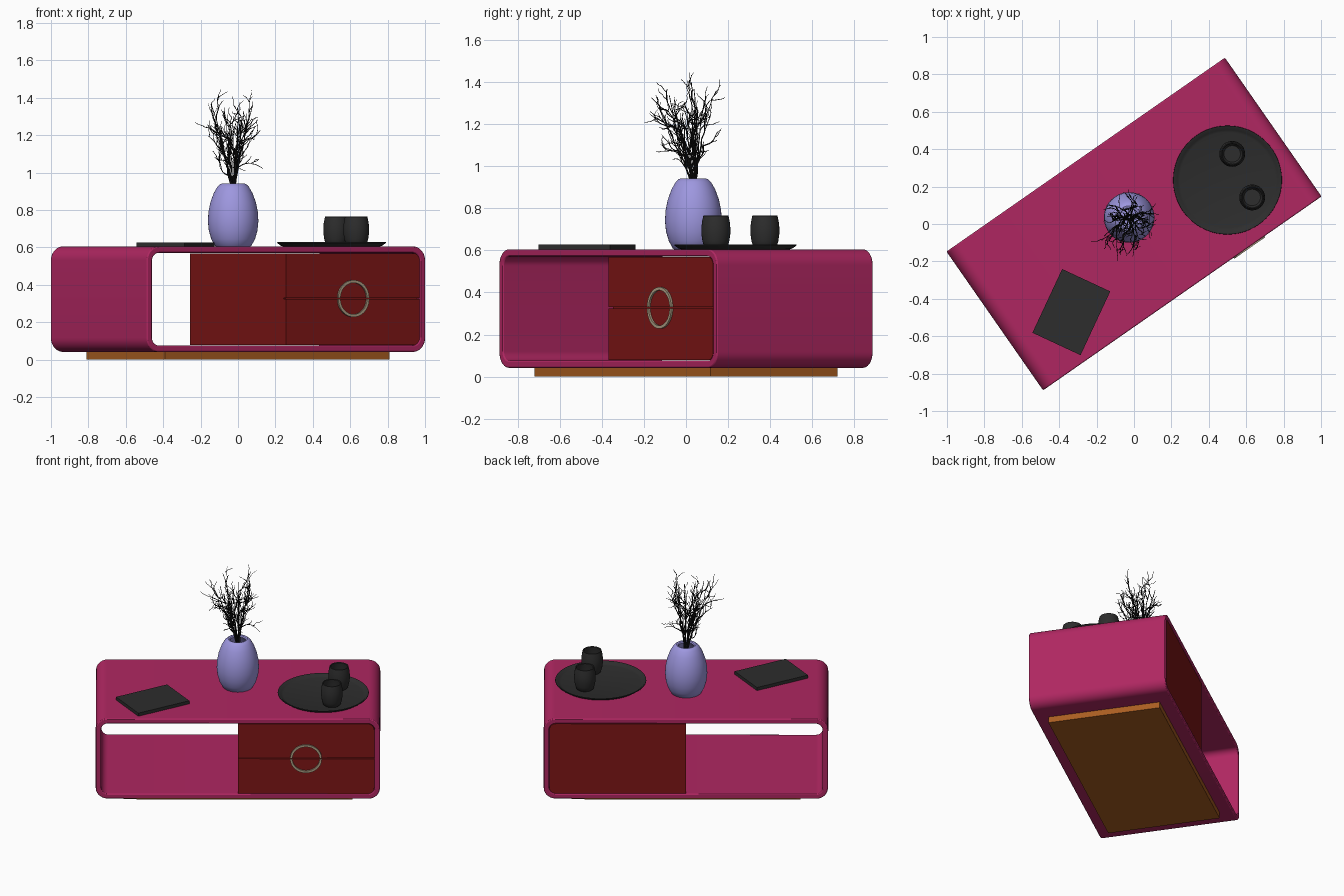
import bpy, bmesh, math, random
from mathutils import Vector

if "Cube" in bpy.data.objects:
    bpy.data.objects.remove(bpy.data.objects["Cube"])

random.seed(7)
ANG = math.radians(34.85)      # the cabinet stands turned on the ground
HL, HW = 0.907, 0.452          # half length and half depth of cabinet


def material(name, r, g, b):
    m = bpy.data.materials.new(name)
    m.diffuse_color = (r, g, b, 1)
    m.use_nodes = True
    m.node_tree.nodes["Principled BSDF"].inputs["Base Color"].default_value = m.diffuse_color
    return m


PINK = material("pink", 0.43, 0.02, 0.12)
RED = material("dark_red", 0.21, 0.008, 0.008)
WOOD = material("wood", 0.40, 0.11, 0.015)
METAL = material("pale_metal", 0.42, 0.34, 0.23)
LILAC = material("lilac", 0.34, 0.31, 0.74)
DARK = material("charcoal", 0.026, 0.026, 0.026)
TWIG = material("twig", 0.008, 0.008, 0.008)


def finish(name, bm, mat, rot=0, loc=(0, 0, 0), bevel=0, smooth=True):
    bmesh.ops.recalc_face_normals(bm, faces=bm.faces)
    me = bpy.data.meshes.new(name)
    bm.to_mesh(me)
    bm.free()
    ob = bpy.data.objects.new(name, me)
    bpy.context.collection.objects.link(ob)
    me.materials.append(mat)
    ob.rotation_euler.z = rot
    ob.location = loc
    if bevel:
        b = ob.modifiers.new("bevel", 'BEVEL')
        b.width, b.segments, b.limit_method = bevel, 2, 'ANGLE'
        b.angle_limit = math.radians(40)
    if smooth:
        bpy.ops.object.select_all(action='DESELECT')
        ob.select_set(True)
        bpy.context.view_layer.objects.active = ob
        bpy.ops.object.shade_smooth_by_angle(angle=math.radians(35))
    return ob


def rounded(x0, x1, z0, z1, radii, n=10):
    """Rounded rectangle in xz; radii start bottom right, anticlockwise."""
    pts = []
    for i, (x, z, sx, sz) in enumerate([(x1, z0, -1, 1), (x1, z1, -1, -1),
                                        (x0, z1, 1, -1), (x0, z0, 1, 1)]):
        r = radii[i]
        if r == 0:
            pts.append((x, z))
            continue
        for k in range(n + 1):
            a = math.radians(-90 + 90 * i + 90 * k / n)
            pts.append((x + sx * r + r * math.cos(a), z + sz * r + r * math.sin(a)))
    return pts


def prism(name, pts, y0, y1, mat, **kw):
    bm = bmesh.new()
    a = [bm.verts.new((x, y0, z)) for x, z in pts]
    b = [bm.verts.new((x, y1, z)) for x, z in pts]
    bm.faces.new(a)
    bm.faces.new(b)
    for i in range(len(a)):
        j = (i + 1) % len(a)
        bm.faces.new((a[i], a[j], b[j], b[i]))
    return finish(name, bm, mat, **kw)


def lathe(name, prof, loc, mat, n=48):
    bm = bmesh.new()
    rings = []
    for r, z in prof:
        if r == 0:
            rings.append([bm.verts.new((0, 0, z))] * n)
        else:
            rings.append([bm.verts.new((r * math.cos(2 * math.pi * i / n),
                                        r * math.sin(2 * math.pi * i / n), z)) for i in range(n)])
    for p, q in zip(rings, rings[1:]):
        for i in range(n):
            j = (i + 1) % n
            bm.faces.new(list(dict.fromkeys((p[i], p[j], q[j], q[i]))))
    return finish(name, bm, mat, loc=loc)


# Cabinet shell: rounded tube open at front and back
bm = bmesh.new()
outer = rounded(-HL, HL, 0.042, 0.605, [0.075] * 4)
inner = rounded(-HL + 0.034, HL - 0.034, 0.076, 0.571, [0.045] * 4)
loops = [[bm.verts.new((x, y, z)) for x, z in pts]
         for pts, y in ((outer, -HW), (outer, HW), (inner, HW), (inner, -HW))]
for k in range(4):
    p, q = loops[k], loops[(k + 1) % 4]
    for i in range(len(p)):
        j = (i + 1) % len(p)
        bm.faces.new((p[i], p[j], q[j], q[i]))
finish("cabinet_shell", bm, PINK, rot=ANG, bevel=0.006)

# Drawer block on the right half, with two drawer fronts
X1 = HL - 0.036
F = -HW + 0.003
prism("drawer_block", rounded(0, X1, 0.078, 0.569, [0.043, 0.043, 0, 0]), F + 0.025, HW - 0.004, RED, rot=ANG)
prism("lower_drawer_front", rounded(0, X1, 0.078, 0.324, [0.043, 0, 0, 0]), F, F + 0.025, RED, rot=ANG)
prism("upper_drawer_front", rounded(0, X1, 0.330, 0.569, [0, 0.043, 0, 0]), F, F + 0.025, RED, rot=ANG)

# Half ring handles
for name, s in (("upper_handle", 1), ("lower_handle", -1)):
    arc = [math.pi * k / 28 for k in range(29)]
    pts = [(0.435 + 0.101 * math.cos(a), 0.327 + s * (0.003 + 0.096 * math.sin(a))) for a in arc]
    pts += [(0.435 + 0.086 * math.cos(a), 0.327 + s * (0.003 + 0.081 * math.sin(a))) for a in reversed(arc)]
    prism(name, pts, F - 0.010, F, METAL, rot=ANG)

# Plinth
prism("plinth", rounded(-0.731, 0.731, 0, 0.044, [0] * 4), -0.368, 0.368, WOOD, rot=ANG, smooth=False)

# Book
prism("book", rounded(-0.142, 0.142, 0.604, 0.627, [0] * 4), -0.188, 0.188, DARK,
      rot=math.radians(-25), loc=(-0.335, -0.471, 0), smooth=False)

# Tray and cups
lathe("tray", [(0, 0.604), (0.255, 0.604), (0.272, 0.610), (0.291, 0.624), (0.290, 0.628),
               (0.282, 0.627), (0.268, 0.615), (0.255, 0.611), (0, 0.611)], (0.5, 0.235, 0), DARK, 64)
for i, (x, y) in enumerate([(0.525, 0.375), (0.632, 0.142)]):
    lathe(f"cup_{i + 1}", [(0, 0.611), (0.048, 0.611), (0.056, 0.618), (0.064, 0.645), (0.069, 0.680),
                           (0.069, 0.705), (0.066, 0.735), (0.060, 0.764), (0.057, 0.766), (0.053, 0.762),
                           (0.060, 0.715), (0.060, 0.675), (0.054, 0.640), (0.044, 0.622), (0, 0.622)],
          (x, y, 0), DARK)

# Vase
VX, VY = -0.026, 0.035
lathe("vase", [(0, 0.604), (0.090, 0.604), (0.098, 0.610), (0.117, 0.645), (0.130, 0.69), (0.135, 0.74),
               (0.132, 0.79), (0.122, 0.84), (0.104, 0.89), (0.084, 0.925), (0.070, 0.938), (0.062, 0.941),
               (0.052, 0.938), (0.048, 0.930), (0.080, 0.89), (0.108, 0.83), (0.120, 0.74), (0.112, 0.67),
               (0.085, 0.620), (0, 0.620)], (VX, VY, 0), LILAC)

# Dry branches: wobbling stems that fork twice
cu = bpy.data.curves.new("dry_branches", 'CURVE')
cu.dimensions = '3D'
cu.bevel_depth, cu.bevel_resolution, cu.use_fill_caps = 1.0, 0, True


def spline(pts, r0, r1):
    s = cu.splines.new('POLY')
    s.points.add(len(pts) - 1)
    for i, p in enumerate(pts):
        s.points[i].co = (*p, 1)
        s.points[i].radius = r0 + (r1 - r0) * i / (len(pts) - 1)


def jitter(k):
    return Vector([random.uniform(-k, k) for _ in range(3)])


def fork(start, heading, length, r, level):
    pts, d, n = [start], heading.normalized(), 8
    for _ in range(n):
        d = (d + jitter(0.38) + Vector((0, 0, 0.10))).normalized()
        pts.append(pts[-1] + d * length / n)
    spline(pts, r, 0.0012)
    if level:
        for k in random.sample(range(2, n), 3):
            fork(pts[k], pts[k] - pts[k - 1] + jitter(length * 0.09), length * 0.55, r * 0.6, level - 1)


for i in range(13):
    a = i * 2.4
    rad = 0.14 * math.sqrt((i + 0.5) / 13)
    base = Vector((VX + 0.012 * math.cos(a), VY + 0.012 * math.sin(a), 0.63))
    tip = Vector((VX + rad * math.cos(a), VY - 0.045 + rad * math.sin(a), random.uniform(1.24, 1.39)))
    pts = []
    for k in range(19):
        t = k / 18
        u = max(0, (t - 0.45) / 0.55) ** 1.1
        p = base.lerp(tip, u)
        p.z = base.z + (tip.z - base.z) * t
        pts.append(p + jitter(0.003 + 0.007 * u))
    spline(pts, 0.0065, 0.0018)
    for k in (10, 12, 14, 16):
        out = (pts[k] - Vector((VX, VY, pts[k].z))) * 0.6
        fork(pts[k], Vector((0, 0, 0.07)) + out + jitter(0.05), random.uniform(0.09, 0.15), 0.0035, 1)

ob = bpy.data.objects.new("dry_branches", cu)
bpy.context.collection.objects.link(ob)
cu.materials.append(TWIG)
bpy.ops.object.select_all(action='DESELECT')
ob.select_set(True)
bpy.context.view_layer.objects.active = ob
bpy.ops.object.convert(target='MESH')
